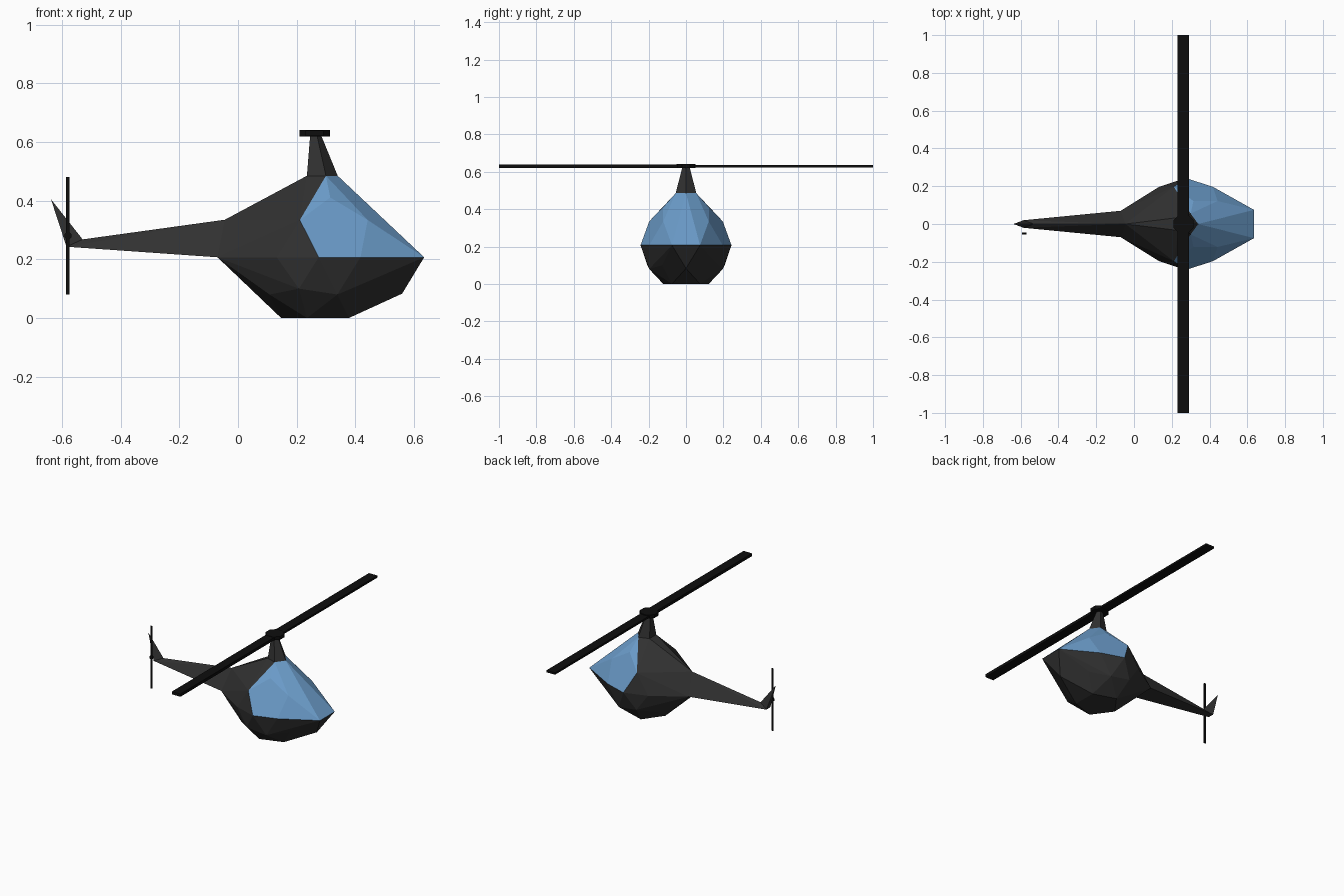
import bpy, bmesh
from math import sin, cos, radians
from mathutils import Vector

cube = bpy.data.objects.get("Cube")
if cube:
    bpy.data.objects.remove(cube, do_unlink=True)


def material(name, r, g, b):
    m = bpy.data.materials.new(name)
    m.use_nodes = True
    m.diffuse_color = (r, g, b, 1)
    bsdf = m.node_tree.nodes["Principled BSDF"]
    bsdf.inputs["Base Color"].default_value = (r, g, b, 1)
    bsdf.inputs["Roughness"].default_value = 0.8
    return m


grey = material("hull grey", 0.03, 0.03, 0.03)
blue = material("glass blue", 0.15, 0.34, 0.6)
black = material("rotor black", 0.004, 0.004, 0.004)


def hull(name, points, mats, glass=()):
    """Faceted solid around points; faces made only of glass points get the second material."""
    bm = bmesh.new()
    verts = [bm.verts.new(p) for p in points]
    panes = {verts[i] for i in glass}
    bmesh.ops.convex_hull(bm, input=verts)
    for v in [v for v in bm.verts if not v.link_faces]:
        panes.discard(v)
        bm.verts.remove(v)
    for f in bm.faces:
        f.material_index = int(all(v in panes for v in f.verts))
    bmesh.ops.recalc_face_normals(bm, faces=bm.faces)
    bmesh.ops.dissolve_limit(bm, angle_limit=radians(1), verts=bm.verts,
                             edges=bm.edges, delimit={'MATERIAL'})
    me = bpy.data.meshes.new(name)
    bm.to_mesh(me)
    bm.free()
    for m in mats:
        me.materials.append(m)
    ob = bpy.data.objects.new(name, me)
    bpy.context.collection.objects.link(ob)
    return ob


def ring(cx, z, r, angles):
    return [Vector((cx + r * cos(radians(a)), r * sin(radians(a)), z)) for a in angles]


def box(name, lo, hi, mat):
    return hull(name, [(x, y, z) for x in (lo[0], hi[0])
                       for y in (lo[1], hi[1]) for z in (lo[2], hi[2])], [mat])


# Cabin: a geodesic ball built from five-fold rings, nose and tail pulled out
CX = 0.275
points, glass = [], []


def add(ps, panes=False):
    if panes:
        glass.extend(range(len(points), len(points) + len(ps)))
    points.extend(ps)


def both(a):
    return (a, -a)


add(ring(CX, 0, 0.128, (36, -36, 108, -108, 180)))            # floor
add(ring(CX, 0.08, 0.207, (72, -72, 144, -144)))              # lower ring
add([(0.56, 0, 0.083)])                                       # chin
add(ring(CX, 0.1, 0.217, both(36)), True)                     # lower window corners
add(ring(CX, 0.1, 0.217, (108, -108, 180)))
add(ring(CX, 0.207, 0.243, both(54) + both(90)), True)        # waist
add(ring(CX, 0.207, 0.243, both(126)))
add([(0.635, s * 0.075, 0.207) for s in (1, -1)], True)       # nose edge
tail_root = [(-0.07, 0.07, 0.207), (-0.07, -0.07, 0.207), (-0.045, 0, 0.335)]
add(tail_root)
add(ring(CX, 0.334, 0.207, both(36) + both(108)), True)       # upper ring
add(ring(CX, 0.411, 0.128, both(72)), True)                   # roof
add(ring(CX, 0.411, 0.128, both(144)))
add(ring(0.282, 0.485, 0.058, (0, 72, -72)), True)            # mast seat
add(ring(0.282, 0.485, 0.058, both(144)))
hull("cabin", points, [grey, blue], glass)

# Rotor mast
five = range(0, 360, 72)
hull("rotor_mast", ring(0.282, 0.485, 0.058, five) + ring(0.263, 0.622, 0.021, five), [grey])

# Tail boom and fin
tail_end = [(-0.585, 0.02, 0.243), (-0.585, -0.02, 0.243), (-0.53, 0, 0.268)]
hull("tail_boom", tail_root + tail_end, [grey])
hull("tail_fin", tail_end + [(-0.638, 0, 0.405)], [grey])

# Main rotor
eight = [22.5 + 45 * i for i in range(8)]
hull("rotor_hub", ring(0.262, 0.619, 0.056, eight) + ring(0.262, 0.641, 0.056, eight), [black])
box("right_rotor_blade", (0.231, -1, 0.621), (0.291, 0, 0.639), black)
box("left_rotor_blade", (0.231, 0, 0.623), (0.291, 1, 0.636), black)

# Tail rotor
box("tail_rotor_blade", (-0.586, -0.053, 0.08), (-0.574, -0.047, 0.48), black)
hub = [(-0.58 + 0.013 * cos(radians(a)), y, 0.28 + 0.013 * sin(radians(a)))
       for a in eight for y in (-0.055, -0.045)]
hull("tail_rotor_hub", hub, [black])
